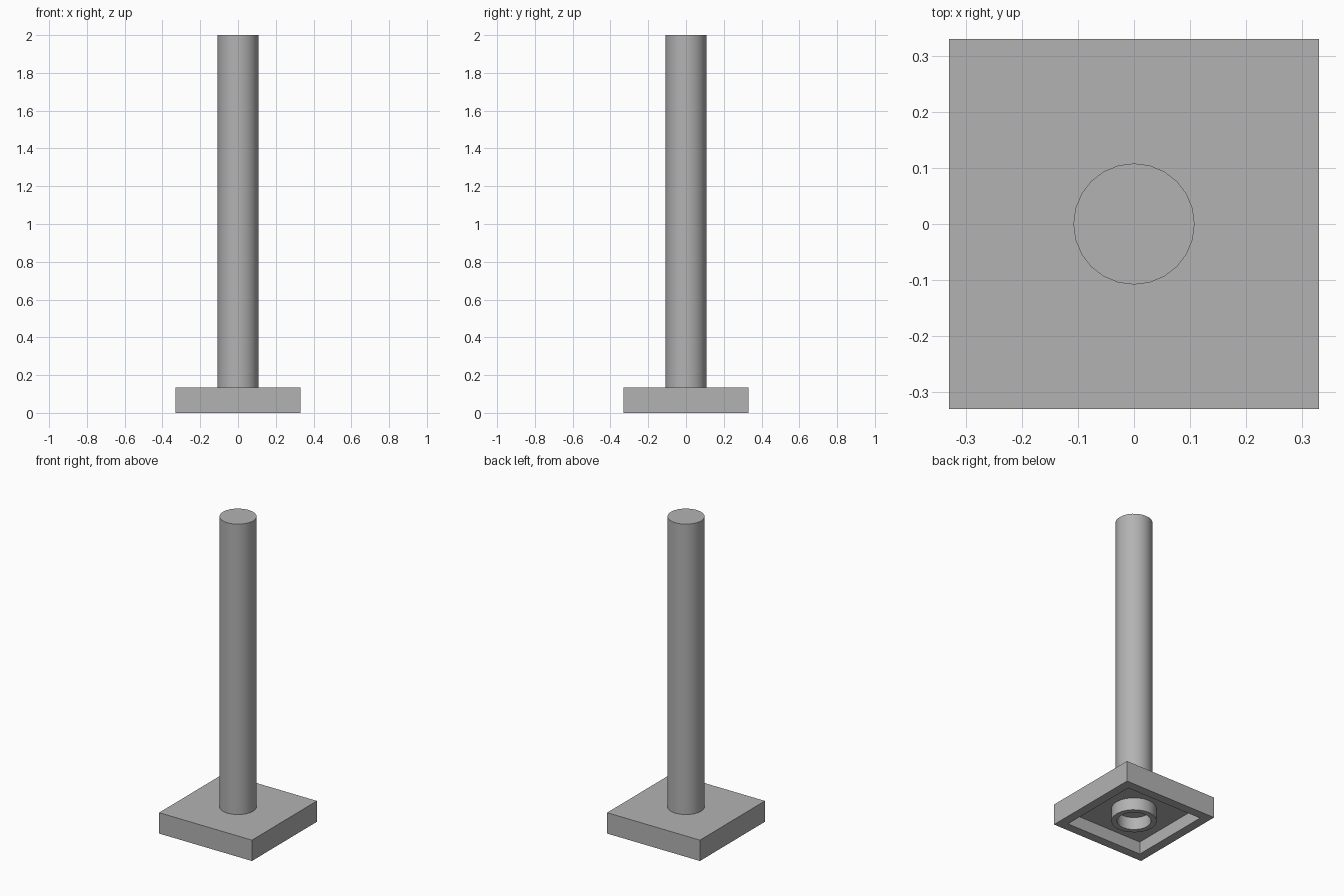
import bpy
import bmesh
import math

cube = bpy.data.objects.get("Cube")
if cube:
    bpy.data.objects.remove(cube, do_unlink=True)

HALF, INNER = 0.33, 0.272        # outer and inner half width of the base
BASE_TOP, CEILING = 0.134, 0.08  # base height and depth of its hollow
SIDES = 24

grey = bpy.data.materials.new("plain grey")
grey.use_nodes = True
colour = (0.45, 0.45, 0.45, 1)
grey.diffuse_color = colour
grey.node_tree.nodes["Principled BSDF"].inputs["Base Color"].default_value = colour


def lathe(name, rings, sides, turn=0.0, smooth=True):
    """Spin (radius, z) rings round the z axis; radius 0 closes an end."""
    bm = bmesh.new()
    loops = []
    for r, z in rings:
        if r == 0:
            loops.append([bm.verts.new((0, 0, z))] * sides)
        else:
            angles = [turn + math.tau * i / sides for i in range(sides)]
            loops.append([bm.verts.new((r * math.cos(a), r * math.sin(a), z))
                          for a in angles])
    for low, high in zip(loops, loops[1:]):
        if high[0] is high[1]:
            bm.faces.new(low)
            continue
        if low[0] is low[1]:
            bm.faces.new(high)
            continue
        for i in range(sides):
            j = (i + 1) % sides
            bm.faces.new((low[i], low[j], high[j], high[i]))
    bmesh.ops.recalc_face_normals(bm, faces=bm.faces)
    mesh = bpy.data.meshes.new(name)
    bm.to_mesh(mesh)
    bm.free()
    mesh.materials.append(grey)
    ob = bpy.data.objects.new(name, mesh)
    bpy.context.collection.objects.link(ob)
    if smooth:
        bpy.ops.object.select_all(action='DESELECT')
        ob.select_set(True)
        bpy.context.view_layer.objects.active = ob
        bpy.ops.object.shade_smooth_by_angle(angle=math.radians(35))
    return ob


# Square base, hollow underneath
diag = math.sqrt(2)
lathe("base_plate",
      [(0, CEILING), (INNER * diag, CEILING), (INNER * diag, 0),
       (HALF * diag, 0), (HALF * diag, BASE_TOP), (0, BASE_TOP)],
      4, math.pi / 4, smooth=False)

# Short tube under the base
lathe("underside_tube",
      [(0.099, CEILING), (0.099, 0), (0.132, 0), (0.132, CEILING)], SIDES)

# Tall round post
lathe("post", [(0.108, BASE_TOP), (0.108, 2.0), (0, 2.0)], SIDES)
